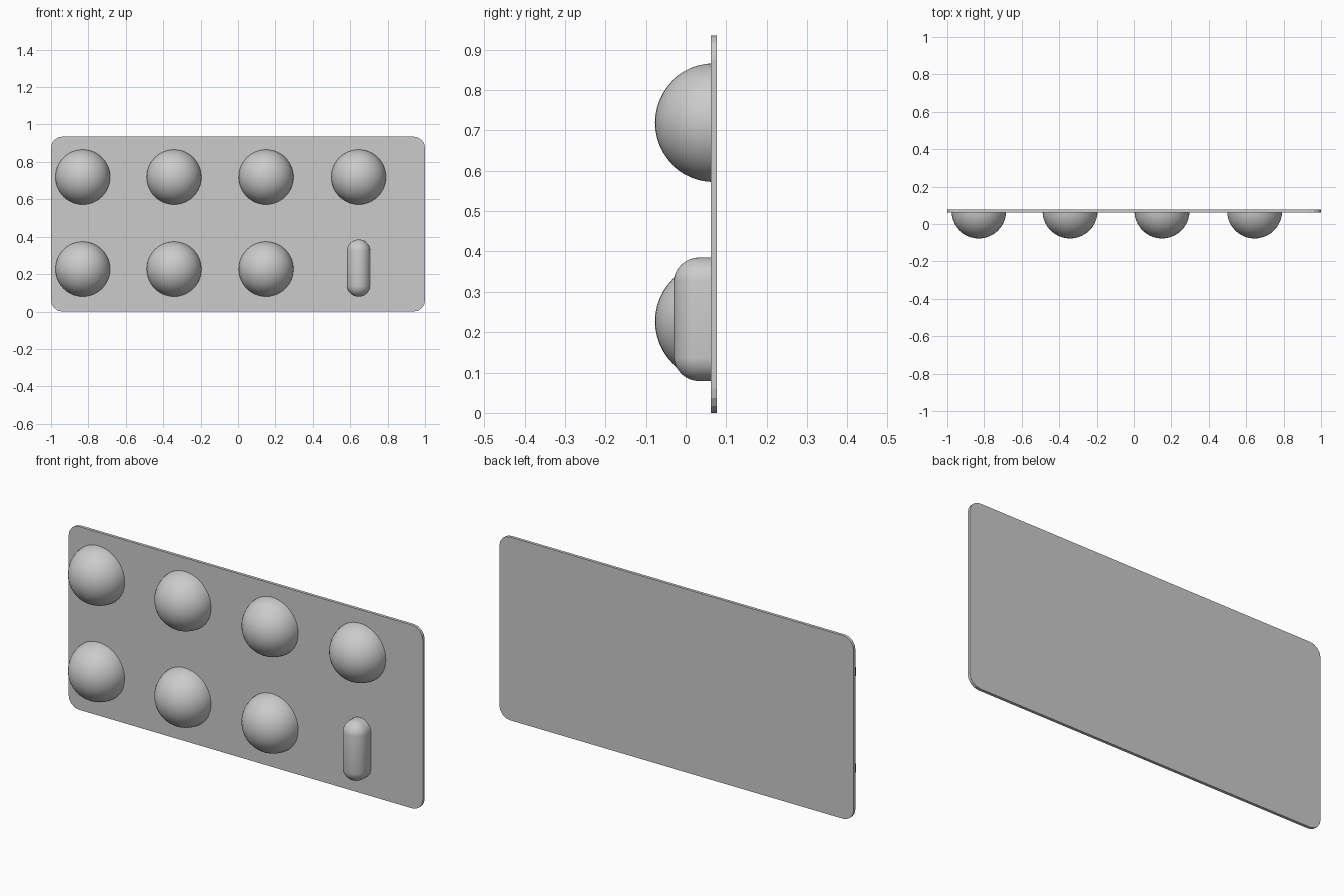
import bpy
import bmesh
from mathutils import Matrix, Vector

default = bpy.data.objects.get("Cube")
if default:
    bpy.data.objects.remove(default, do_unlink=True)

GREY = (0.6, 0.6, 0.6, 1)
grey = bpy.data.materials.new("light grey")
grey.use_nodes = True
grey.diffuse_color = GREY
grey.node_tree.nodes["Principled BSDF"].inputs["Base Color"].default_value = GREY

HEIGHT = 0.935
FRONT, BACK = 0.062, 0.077
MIDDLE = (FRONT + BACK) / 2


def add_object(name, bm, smooth):
    bmesh.ops.recalc_face_normals(bm, faces=bm.faces)
    mesh = bpy.data.meshes.new(name)
    bm.to_mesh(mesh)
    bm.free()
    mesh.materials.append(grey)
    obj = bpy.data.objects.new(name, mesh)
    bpy.context.collection.objects.link(obj)
    if smooth:
        bpy.ops.object.select_all(action="DESELECT")
        obj.select_set(True)
        bpy.context.view_layer.objects.active = obj
        bpy.ops.object.shade_smooth_by_angle()
    return obj


def add_bump(name, x, z, radius, centre_y, half_length=0):
    """Half ball, stretched upright by half_length and run back into the panel."""
    bm = bmesh.new()
    rings = 17 if half_length else 24
    bmesh.ops.create_uvsphere(bm, u_segments=40, v_segments=rings, radius=radius)
    for v in bm.verts:
        if half_length:
            v.co.z += half_length if v.co.z > 0 else -half_length
    bmesh.ops.bisect_plane(bm, geom=bm.verts[:] + bm.edges[:] + bm.faces[:], dist=1e-5,
                           plane_co=(0, 0, 0), plane_no=(0, 1, 0), clear_outer=True)
    if centre_y < MIDDLE:
        rim = [e for e in bm.edges if e.is_boundary]
        new = bmesh.ops.extrude_edge_only(bm, edges=rim)["geom"]
        moved = [g for g in new if isinstance(g, bmesh.types.BMVert)]
        bmesh.ops.translate(bm, verts=moved, vec=(0, MIDDLE - centre_y, 0))
    bmesh.ops.translate(bm, verts=bm.verts, vec=(x, centre_y, z))
    return add_object(name, bm, True)


# Thin backing panel with rounded corners
bm = bmesh.new()
place = Matrix.Translation((0, MIDDLE, HEIGHT / 2)) @ Matrix.Diagonal((2, BACK - FRONT, HEIGHT, 1))
bmesh.ops.create_cube(bm, size=1, matrix=place)
corners = [e for e in bm.edges
           if abs((e.verts[0].co - e.verts[1].co).normalized().dot(Vector((0, 1, 0)))) > 0.9]
bmesh.ops.bevel(bm, geom=corners, offset=0.06, segments=4, profile=0.5, affect="EDGES")
add_object("backing_panel", bm, False)

# Round domes in two rows, with an upright capsule in the last place
columns = (-0.83, -0.342, 0.15, 0.645)
for row, z in (("upper", 0.719), ("lower", 0.227)):
    for i, x in enumerate(columns):
        if row == "lower" and i == 3:
            add_bump("capsule", x, 0.232, 0.063, 0.033, half_length=0.09)
        else:
            add_bump(f"{row}_dome_{i + 1}", x, z, 0.147, MIDDLE)
